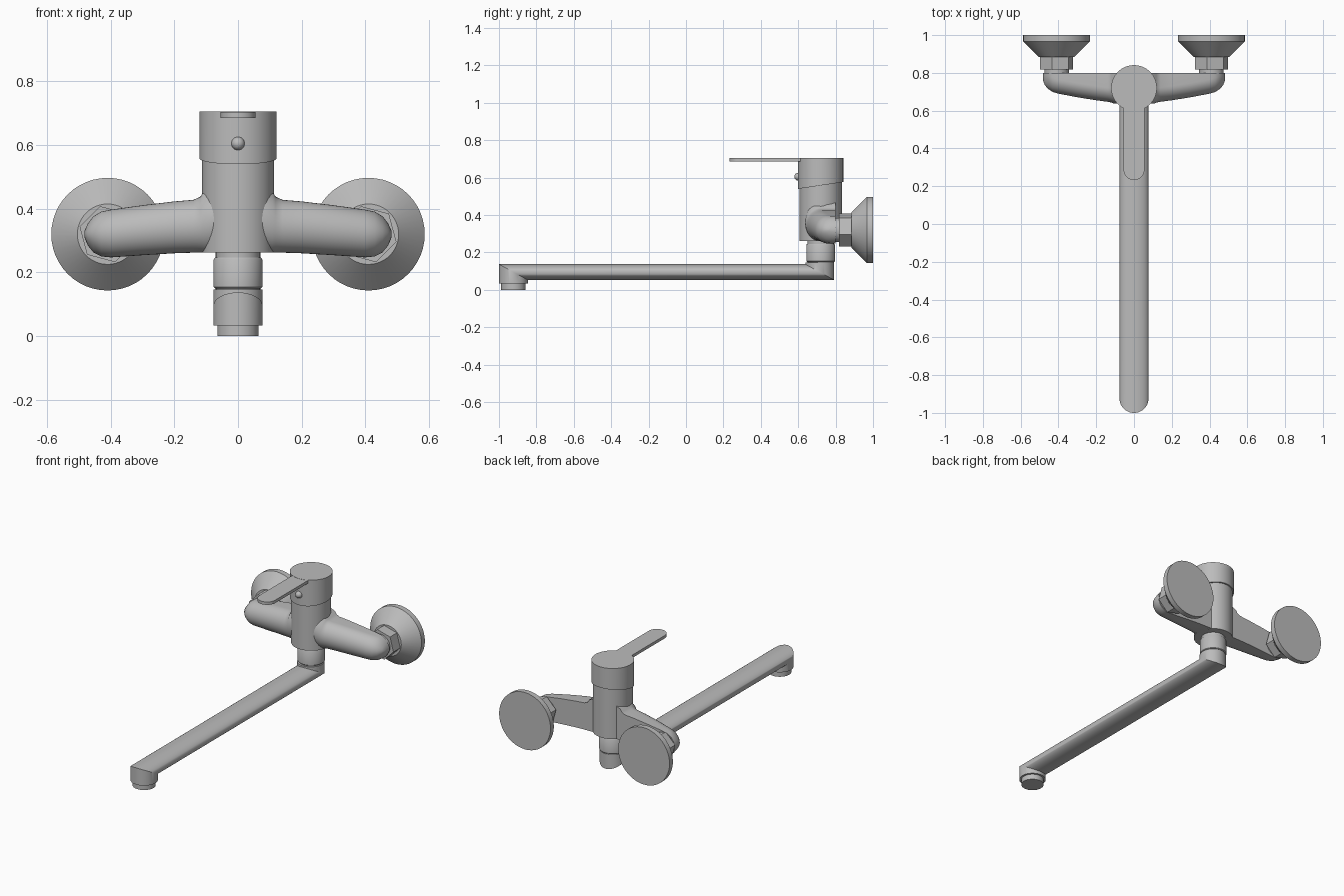
import bpy
import bmesh
import math
from mathutils import Matrix, Vector

cube = bpy.data.objects.get("Cube")
if cube:
    bpy.data.objects.remove(cube, do_unlink=True)

metal = bpy.data.materials.new("satin metal grey")
metal.use_nodes = True
GREY = (0.5, 0.5, 0.5, 1)
metal.diffuse_color = GREY
metal.node_tree.nodes["Principled BSDF"].inputs["Base Color"].default_value = GREY

AXIS_Y = 0.72      # centre line of the mixer body
INLET_X = 0.41     # wall connections
INLET_Z = 0.32


def finish(name, bm, angle=35):
    bmesh.ops.recalc_face_normals(bm, faces=bm.faces)
    mesh = bpy.data.meshes.new(name)
    bm.to_mesh(mesh)
    bm.free()
    mesh.materials.append(metal)
    obj = bpy.data.objects.new(name, mesh)
    bpy.context.collection.objects.link(obj)
    bpy.ops.object.select_all(action='DESELECT')
    obj.select_set(True)
    bpy.context.view_layer.objects.active = obj
    bpy.ops.object.shade_smooth_by_angle(angle=math.radians(angle))
    return obj


def loft(name, rings, angle=35):
    """Skin a list of equal-length closed rings and cap both ends."""
    bm = bmesh.new()
    loops = [[bm.verts.new(p) for p in ring] for ring in rings]
    n = len(loops[0])
    for a, b in zip(loops, loops[1:]):
        for i in range(n):
            j = (i + 1) % n
            bm.faces.new((a[i], a[j], b[j], b[i]))
    bm.faces.new(loops[0])
    bm.faces.new(loops[-1])
    return finish(name, bm, angle)


def circle(r, z, n=48, turn=0.0):
    return [Vector((r * math.cos(turn + math.tau * i / n),
                    r * math.sin(turn + math.tau * i / n), z)) for i in range(n)]


def lathe(name, profile, place, n=48, turn=0.0):
    """Turned part from (radius, height) pairs, moved by a matrix."""
    return loft(name, [[place @ p for p in circle(r, z, n, turn)] for r, z in profile])


# Mixer body, swivel collar and neck
upright = Matrix.Translation((0, AXIS_Y, 0))
lathe("body", [(0.113, 0.262), (0.113, 0.58)], upright)
lathe("spout_neck", [(0.07, 0.14), (0.07, 0.27)], upright)
lathe("spout_collar", [(0.073, 0.15), (0.077, 0.154), (0.077, 0.24), (0.073, 0.246)], upright)

# Handle cap with a sloping lower edge
cap_base = [upright @ p for p in circle(0.121, 0.0, 64)]
for p in cap_base:
    p.z = 0.558 + (p.y - AXIS_Y) * 0.15
loft("handle_cap", [cap_base, [upright @ p for p in circle(0.121, 0.705, 64)]])

# Lever: flat bar with a rounded tip
tip = [(0.055 * math.cos(a), 0.287 - 0.055 * math.sin(a))
       for a in (math.pi * i / 20 for i in range(21))]
outline = [(0.055, 0.66)] + tip + [(-0.055, 0.66)]
loft("lever", [[(x, y, z) for x, y in outline] for z in (0.686, 0.704)])

# Temperature marker button
bm = bmesh.new()
bmesh.ops.create_uvsphere(bm, u_segments=24, v_segments=12, radius=0.021,
                          matrix=Matrix.Translation((0, AXIS_Y - 0.12, 0.605)))
finish("marker_button", bm)

# Spout: elbow, long oval tube and outlet joined by sloping mitres
R, REAR, FRONT = 0.077, 0.715, -0.923
base = circle(R, 0, 64)


def spout_ring(cy, z=None):
    return [(p.x, cy + p.y, 0.095 - p.y / R * 0.042 if z is None else z) for p in base]


loft("spout", [spout_ring(REAR, 0.146), spout_ring(REAR),
               spout_ring(FRONT), spout_ring(FRONT, 0.033)])
lathe("aerator", [(0.065, 0.0), (0.065, 0.04)], Matrix.Translation((0, FRONT, 0)))


# Arms: flat back, rounded front, blended into the body
def arm_ring(x, front, low, high):
    back, mid, half = 0.80, (low + high) / 2, (high - low) / 2
    depth = min(0.075, (back - front) * 0.9)
    ring = [(x, back, high)]
    for i in range(21):
        a = math.pi * i / 20
        ring.append((x, front + depth - depth * math.sin(a), mid + half * math.cos(a)))
    return ring + [(x, back, low)]


ARM = [(0.05, 0.635, 0.264, 0.48), (0.108, 0.638, 0.262, 0.455),
       (0.118, 0.643, 0.262, 0.438), (0.14, 0.647, 0.262, 0.428),
       (0.2, 0.655, 0.26, 0.423), (0.3, 0.671, 0.254, 0.411),
       (0.4, 0.69, 0.247, 0.397), (0.43, 0.699, 0.25, 0.391),
       (0.455, 0.715, 0.263, 0.376), (0.472, 0.735, 0.284, 0.354),
       (0.482, 0.76, 0.308, 0.332)]

for side, label in ((1, "left"), (-1, "right")):
    loft(label + "_arm", [arm_ring(side * x, *rest) for x, *rest in ARM], 45)
    # Wall connection: neck, hex nut and flared wall plate along +y
    wall = Matrix.Translation((side * INLET_X, 0, INLET_Z)) @ Matrix.Rotation(-math.pi / 2, 4, 'X')
    lathe(label + "_inlet_neck", [(0.065, 0.78), (0.065, 0.83)], wall)
    lathe(label + "_hex_nut", [(0.091, 0.818), (0.091, 0.89)], wall, 6, math.radians(15))
    lathe(label + "_wall_plate", [(0.095, 0.885), (0.177, 0.967), (0.177, 1.0)], wall)
